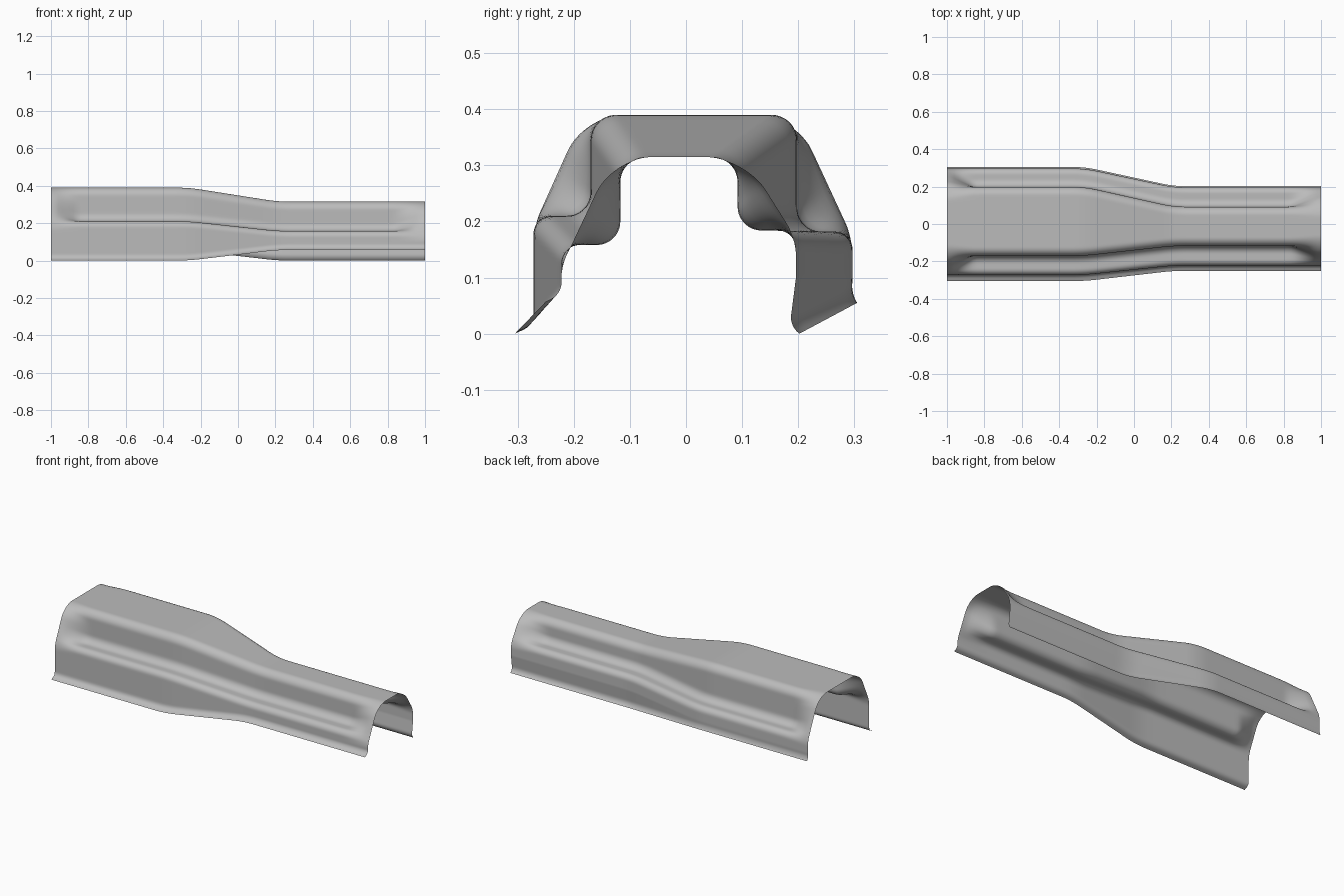
import bpy
import bmesh
from mathutils import Vector

if "Cube" in bpy.data.objects:
    bpy.data.objects.remove(bpy.data.objects["Cube"])

STATIONS = 100
SAMPLES = 60

# Cross-section sizes of each side at the wide end and the narrow end:
# top height, groove wall y, shelf height, arch shoulder y, arch foot height,
# outer wall y, lip kink y, lip end y, lip end height
FRONT = ((0.39, -0.17, 0.21, -0.182, 0.19, -0.272, -0.272, -0.305, 0.0),
         (0.315, -0.117, 0.158, -0.13, 0.12, -0.222, -0.222, -0.25, 0.057))
BACK = ((0.39, 0.198, 0.182, 0.195, 0.17, 0.297, 0.295, 0.305, 0.055),
        (0.315, 0.092, 0.184, 0.105, 0.17, 0.196, 0.185, 0.202, 0.0))


def ramp(x, start, end, ease=0.22):
    """Straight ramp from 0 to 1 with rounded ends."""
    t = min(max((x - start) / (end - start), 0), 1)
    peak = 1 / (1 - ease)
    if t < ease:
        return peak * t * t / (2 * ease)
    if t > 1 - ease:
        return 1 - peak * (1 - t) ** 2 / (2 * ease)
    return peak * (t - ease / 2)


def rounded(corners, cuts, steps=10):
    """Polyline whose inner corners are replaced by smooth bends."""
    pts = [Vector(c) for c in corners]
    out = [pts[0]]
    for a, b, c, cut in zip(pts, pts[1:], pts[2:], cuts):
        p = b + (a - b).normalized() * cut
        q = b + (c - b).normalized() * cut
        h, k = p.lerp(b, 0.55), q.lerp(b, 0.55)
        for i in range(steps + 1):
            t = i / steps
            u = 1 - t
            out.append(p * u**3 + h * 3 * u * u * t + k * 3 * u * t * t + q * t**3)
    return out + [pts[-1]]


def resample(pts, count):
    """Evenly spaced points along a polyline."""
    lengths = [(b - a).length for a, b in zip(pts, pts[1:])]
    total, out, i, done = sum(lengths), [], 0, 0.0
    for n in range(count + 1):
        want = total * n / count
        while i < len(lengths) - 1 and done + lengths[i] < want:
            done += lengths[i]
            i += 1
        f = (want - done) / max(lengths[i], 1e-9)
        out.append(pts[i].lerp(pts[i + 1], min(f, 1)))
    return out


def half_section(sizes, x):
    """Half of the cross-section, from the top centre down to the lip."""
    s = ramp(x, -0.33, 0.28)
    top, groove, shelf, shoulder, foot, wall, kink, lip, low = (
        a + (b - a) * s for a, b in zip(*sizes))
    base = (wall, 0.1)
    step = rounded([(0, top), (groove, top), (groove, shelf), (wall, shelf), base],
                   [0.045, 0.042, 0.032])
    arch = rounded([(0, top), (shoulder, top), (wall, foot), base],
                   [0.07, min(0.03, foot - 0.1)])
    depth = ramp(x, -1, -0.84) * (1 - ramp(x, 0.82, 1))
    upper = [a.lerp(b, depth) for a, b in
             zip(resample(arch, SAMPLES), resample(step, SAMPLES))]
    skirt = rounded([base, (kink, low + 0.015), (lip, low)], [0.017])
    return upper + resample(skirt, 14)[1:]


# Pressed sheet cover: cross-sections lofted along its length
bm = bmesh.new()
rows = []
for n in range(STATIONS + 1):
    x = -1 + 2 * n / STATIONS
    section = half_section(FRONT, x)[::-1] + half_section(BACK, x)[1:]
    rows.append([bm.verts.new((x, p.x, p.y)) for p in section])
for r, q in zip(rows, rows[1:]):
    for i in range(len(r) - 1):
        bm.faces.new((r[i], q[i], q[i + 1], r[i + 1]))
mesh = bpy.data.meshes.new("tunnel_cover")
bm.to_mesh(mesh)
bm.free()
cover = bpy.data.objects.new("tunnel_cover", mesh)
bpy.context.collection.objects.link(cover)

# Plain grey sheet
grey = bpy.data.materials.new("sheet_grey")
grey.use_nodes = True
grey.diffuse_color = (0.5, 0.5, 0.5, 1)
grey.node_tree.nodes["Principled BSDF"].inputs["Base Color"].default_value = (0.5, 0.5, 0.5, 1)
mesh.materials.append(grey)

bpy.context.view_layer.objects.active = cover
cover.select_set(True)
bpy.ops.object.shade_smooth_by_angle(angle=1.0)
